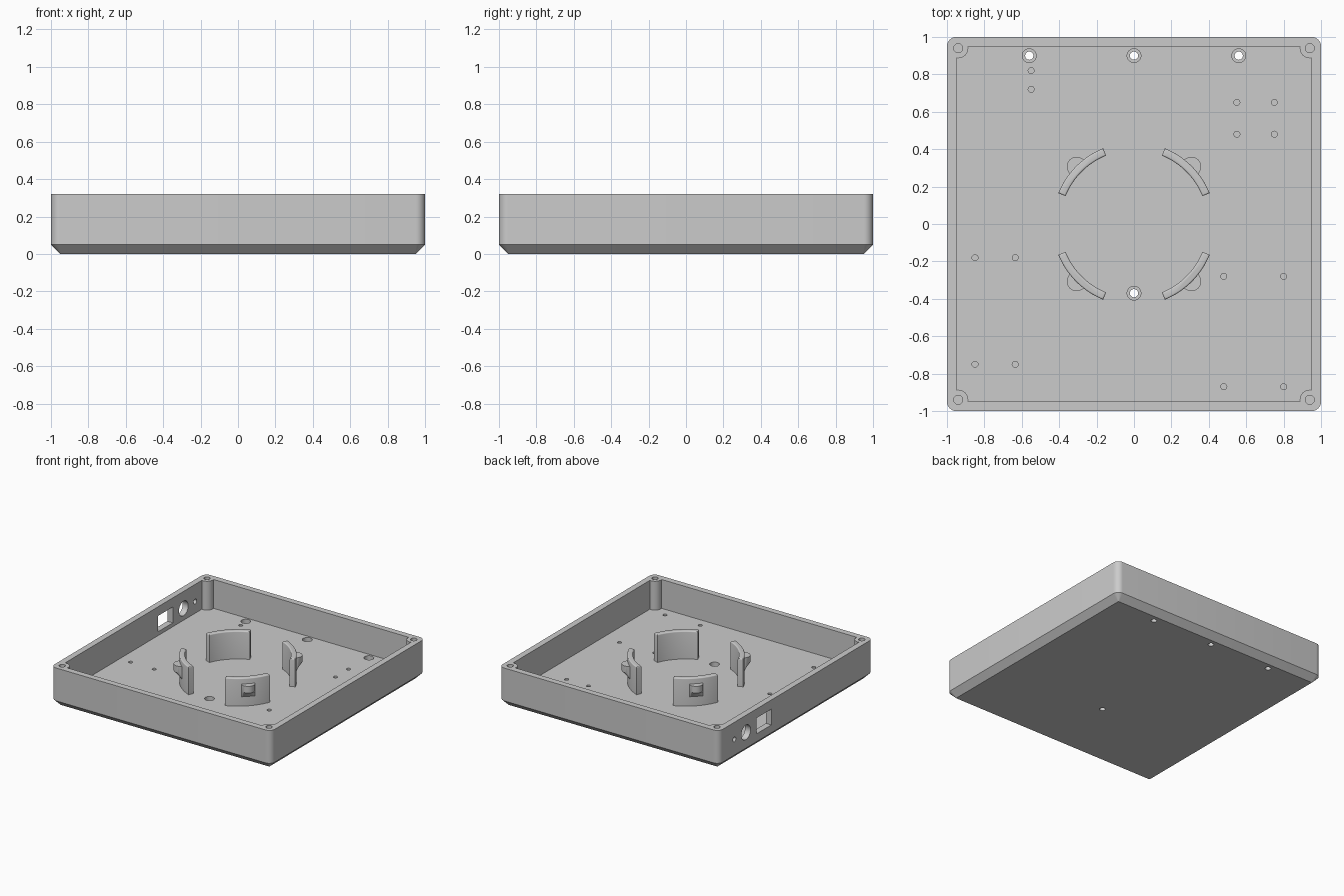
import bpy
import bmesh
from math import radians, cos, sin, pi
from mathutils import Matrix

cube = bpy.data.objects.get("Cube")
if cube:
    bpy.data.objects.remove(cube)

grey = bpy.data.materials.new("plain grey")
grey.use_nodes = True
COLOUR = (0.6, 0.6, 0.6, 1)
grey.diffuse_color = COLOUR
grey.node_tree.nodes["Principled BSDF"].inputs["Base Color"].default_value = COLOUR

FLOOR, TOP = 0.083, 0.32
CORNERS = [(1, 1), (-1, 1), (-1, -1), (1, -1)]


def arc(cx, cy, r, a0, a1, n, squash=1):
    """Points on an arc, angles in degrees, optionally squashed along x."""
    steps = [radians(a0 + (a1 - a0) * i / n) for i in range(n + 1)]
    return [(cx + r * squash * cos(a), cy + r * sin(a)) for a in steps]


def circle(cx, cy, r, n=24):
    return arc(cx, cy, r, 0, 360, n)[:-1]


def rounded_square(half, r):
    pts = []
    for k, (sx, sy) in enumerate(CORNERS):
        pts += arc(sx * (half - r), sy * (half - r), r, 90 * k, 90 * k + 90, 8)
    return pts


def loft(bm, sections, matrix=Matrix()):
    """Closed solid through (outline, height) sections of equal point count."""
    rings = [[bm.verts.new(matrix @ Matrix.Translation((x, y, z)).translation)
              for x, y in pts] for pts, z in sections]
    n = len(rings[0])
    bm.faces.new(rings[0][::-1])
    bm.faces.new(rings[-1])
    for low, high in zip(rings, rings[1:]):
        for i in range(n):
            j = (i + 1) % n
            bm.faces.new((low[i], low[j], high[j], high[i]))


def prism(bm, pts, z0, z1, matrix=Matrix()):
    loft(bm, [(pts, z0), (pts, z1)], matrix)


def finish(bm, name):
    bmesh.ops.recalc_face_normals(bm, faces=bm.faces)
    mesh = bpy.data.meshes.new(name)
    bm.to_mesh(mesh)
    bm.free()
    mesh.materials.append(grey)
    obj = bpy.data.objects.new(name, mesh)
    bpy.context.collection.objects.link(obj)
    return obj


def activate(obj):
    bpy.ops.object.select_all(action="DESELECT")
    obj.select_set(True)
    bpy.context.view_layer.objects.active = obj


def cut(target, bm):
    cutter = finish(bm, "cutter")
    cutter.hide_render = True
    mod = target.modifiers.new("cut", "BOOLEAN")
    mod.operation, mod.solver, mod.object = "DIFFERENCE", "EXACT", cutter
    activate(target)
    bpy.ops.object.modifier_apply(modifier=mod.name)
    bpy.data.objects.remove(cutter)


# Tray shell with chamfered underside
bm = bmesh.new()
side = rounded_square(1, 0.05)
loft(bm, [(rounded_square(0.95, 0.005), 0), (side, 0.05), (side, TOP)])
tray = finish(bm, "tray")

# Cavity, leaving a round screw boss in each corner
bm = bmesh.new()
outline = []
for k, (sx, sy) in enumerate(CORNERS):
    outline += arc(sx * 0.94, sy * 0.94, 0.054, 280.7 + 90 * k, 169.3 + 90 * k, 12)
prism(bm, outline, FLOOR, TOP + 0.1)
cut(tray, bm)

# Screw holes through the floor
screws = [(-0.56, 0.9), (0, 0.9), (0.56, 0.9), (0, -0.37)]
bm = bmesh.new()
for x, y in screws:
    prism(bm, circle(x, y, 0.022), -0.1, 0.2)
cut(tray, bm)

# Counterbores, blind mounting holes and corner boss holes
mounts = [(-0.55, 0.82), (-0.55, 0.72)]
for xs, ys in [((0.55, 0.75), (0.65, 0.48)),
               ((-0.85, -0.635), (-0.18, -0.75)),
               ((0.48, 0.8), (-0.28, -0.87))]:
    mounts += [(x, y) for x in xs for y in ys]
bm = bmesh.new()
for x, y in screws:
    prism(bm, circle(x, y, 0.037), FLOOR - 0.035, 0.15)
for x, y in mounts:
    prism(bm, circle(x, y, 0.016, 16), FLOOR - 0.045, 0.15)
for sx, sy in CORNERS:
    prism(bm, circle(sx * 0.94, sy * 0.94, 0.024), 0.12, TOP + 0.1)
cut(tray, bm)

# Connector openings in the side wall
along_x = Matrix(((0, 0, 1, 0), (1, 0, 0, 0), (0, 1, 0, 0), (0, 0, 0, 1)))
bm = bmesh.new()
port = [(0.32, 0.115), (0.51, 0.115), (0.51, 0.245), (0.32, 0.245)]
for pts in (port, circle(0.65, 0.18, 0.06, 32), circle(0.8, 0.18, 0.02, 16)):
    prism(bm, pts, -1.1, -0.9, along_x)
cut(tray, bm)
parts = [tray]


def wall_outline(inset):
    """Curved wall section around +x, shrunk by an inset."""
    a = 22.8 - inset * 140
    return (arc(0, 0, 0.437 - inset, -a, a, 20)
            + arc(0, 0, 0.395 + inset, a, -a, 20))


# Four curved retaining walls with rounded tops, each with a catch outside
ROUND, WALL_TOP = 0.009, 0.312
rounding = [(ROUND * (1 - cos(t)), WALL_TOP - ROUND * (1 - sin(t)))
            for t in (i * pi / 8 for i in range(5))]
for i, name in enumerate(["back_left", "back_right", "front_right", "front_left"]):
    turn = Matrix.Rotation(pi / 4 + i * pi / 2, 4, "Z")
    bm = bmesh.new()
    loft(bm, [(wall_outline(g), z) for g, z in [(0, FLOOR - 0.004)] + rounding], turn)
    parts.append(finish(bm, name + "_retaining_wall"))
    # Half-round shelf whose underside slopes back into the wall
    bm = bmesh.new()
    loft(bm, [(arc(0.434, 0, 0.052, -95, 95, 16, squash), z) for squash, z in
              [(0.05, 0.16), (1, 0.21), (1, 0.265)]], turn)
    parts.append(finish(bm, name + "_catch"))

for obj in parts:
    activate(obj)
    bpy.ops.object.shade_smooth_by_angle(angle=radians(30))
